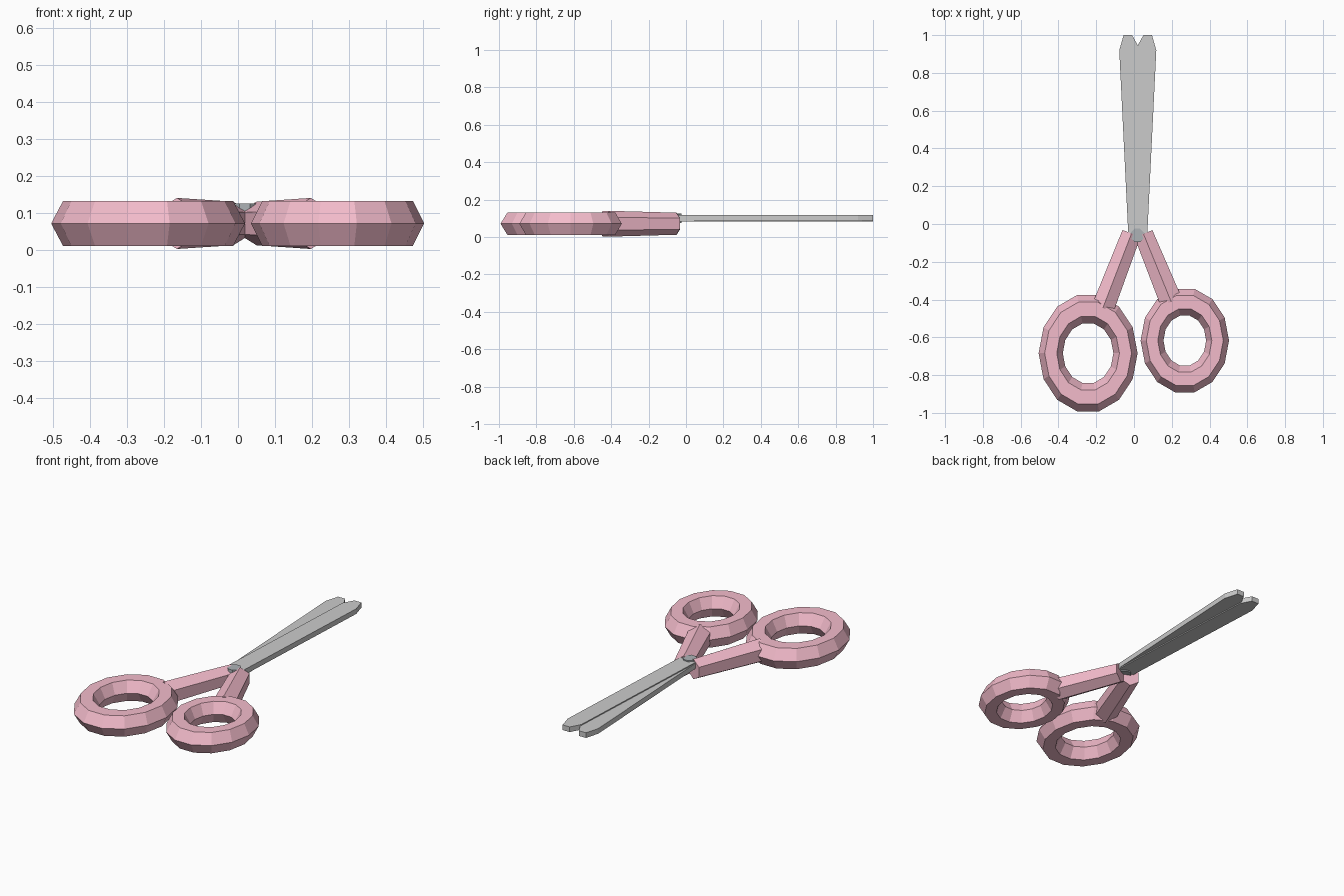
import bpy, bmesh, math
from mathutils import Vector

if "Cube" in bpy.data.objects:
    bpy.data.objects.remove(bpy.data.objects["Cube"])

pink = bpy.data.materials.new("pink_plastic")
pink.diffuse_color = (0.9, 0.5, 0.6, 1)
pink.use_nodes = True
pink.node_tree.nodes["Principled BSDF"].inputs["Base Color"].default_value = pink.diffuse_color
Z = 0.071  # mid height of the handles


def finish(name, bm, mat=None):
    bmesh.ops.recalc_face_normals(bm, faces=bm.faces)
    me = bpy.data.meshes.new(name)
    bm.to_mesh(me)
    bm.free()
    ob = bpy.data.objects.new(name, me)
    bpy.context.collection.objects.link(ob)
    if mat:
        me.materials.append(mat)
    return ob


def finger_ring(name, x, y, major, minor, stretch):
    bpy.ops.mesh.primitive_torus_add(
        major_segments=14, minor_segments=6, major_radius=major,
        minor_radius=minor, location=(x, y, Z))
    ob = bpy.context.object
    ob.name = name
    ob.scale = (1, stretch, 0.07 / minor)
    ob.data.materials.append(pink)


def shank(name, start, end, r0, r1):
    # tapered six-sided bar with a ridge on top
    bm = bmesh.new()
    a, b = Vector((*start, Z)), Vector((*end, Z))
    d = (b - a).normalized()
    side, up = Vector((-d.y, d.x, 0)), Vector((0, 0, 1))
    loops = []
    for c, r in ((a, r0), (b, r1)):
        loops.append([bm.verts.new(c + r * (up * math.cos(k * math.pi / 3)
                                            + side * math.sin(k * math.pi / 3)))
                      for k in range(6)])
        bm.faces.new(loops[-1])
    for k in range(6):
        j = (k + 1) % 6
        bm.faces.new((loops[0][k], loops[0][j], loops[1][j], loops[1][k]))
    finish(name, bm, pink)


def blade(name, sign, z0, z1):
    # flat outline mirrored about the pivot line x = 0.02
    outline = [(-0.05, -0.06), (0.052, -0.06), (0.003, 0.94), (0.005 - 0.013, 0.96),
               (-0.03, 1.0), (-0.075, 1.0), (-0.098, 0.92)]
    bm = bmesh.new()
    f = bm.faces.new([bm.verts.new((0.02 + sign * x, y, z0)) for x, y in outline])
    ext = bmesh.ops.extrude_face_region(bm, geom=[f])
    top = [v for v in ext["geom"] if isinstance(v, bmesh.types.BMVert)]
    bmesh.ops.translate(bm, verts=top, vec=(0, 0, z1 - z0))
    finish(name, bm)


# handles
finger_ring("large_finger_ring", -0.243, -0.684, 0.198, 0.064, 1.205)
finger_ring("small_finger_ring", 0.269, -0.617, 0.1735, 0.0605, 1.2)
shank("left_shank", (-0.013, -0.05), (-0.165, -0.445), 0.059, 0.069)
shank("right_shank", (0.05, -0.052), (0.197, -0.412), 0.059, 0.069)

# blades, one lying over the other
blade("lower_blade", 1, 0.082, 0.112)
blade("upper_blade", -1, 0.088, 0.118)

# pivot screw
bpy.ops.mesh.primitive_cylinder_add(vertices=8, radius=0.038, depth=0.05,
                                    location=(0.018, -0.06, 0.1),
                                    rotation=(0, 0, math.pi / 8))
screw = bpy.context.object
screw.name = "pivot_screw"
steel = bpy.data.materials.new("dark_steel")
steel.diffuse_color = (0.42, 0.45, 0.47, 1)
steel.use_nodes = True
steel.node_tree.nodes["Principled BSDF"].inputs["Base Color"].default_value = steel.diffuse_color
screw.data.materials.append(steel)
